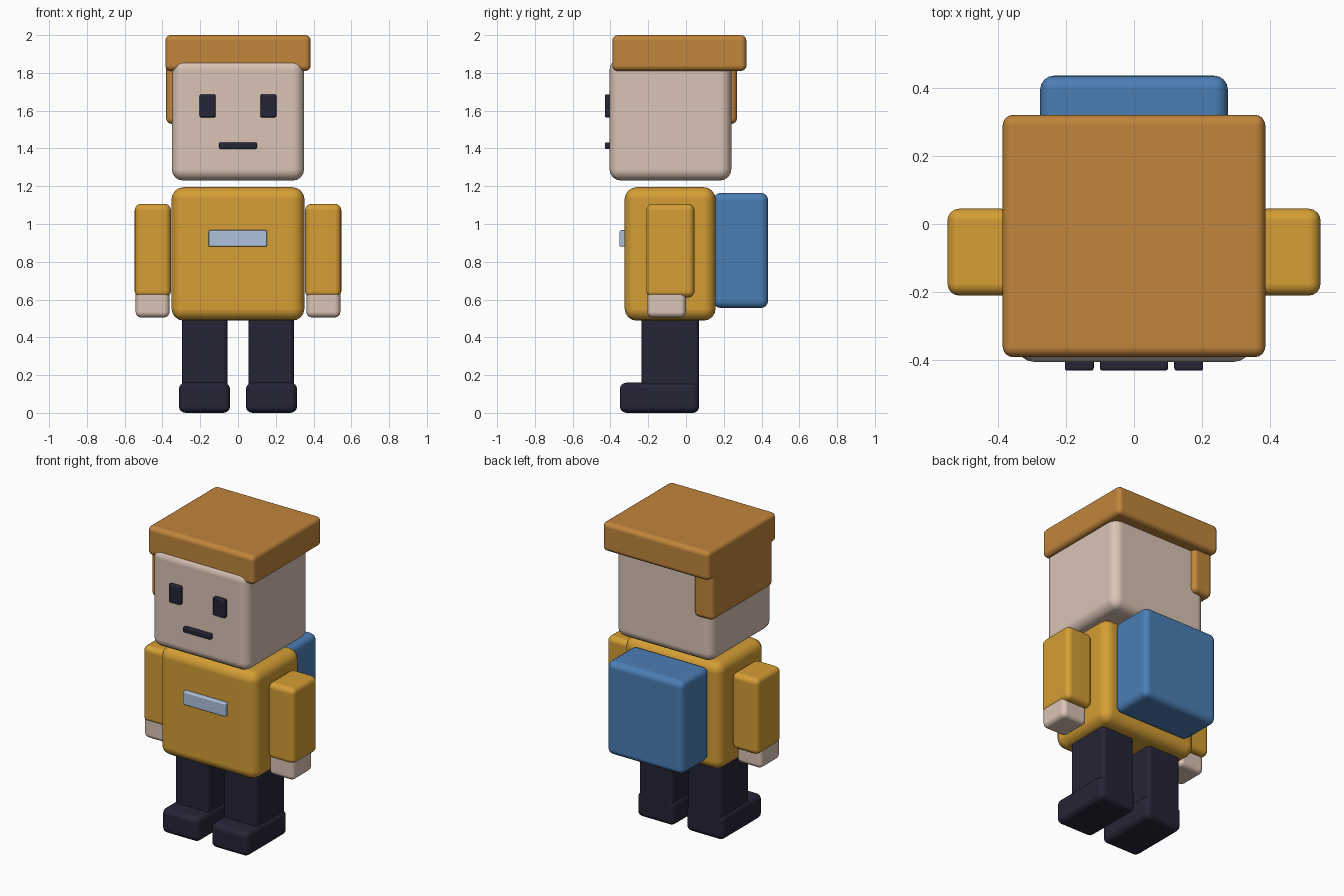
import bpy
from mathutils import Vector

cube = bpy.data.objects.get("Cube")
if cube:
    bpy.data.objects.remove(cube, do_unlink=True)


def material(name, rgb):
    mat = bpy.data.materials.new(name)
    mat.use_nodes = True
    mat.diffuse_color = (*rgb, 1)
    mat.node_tree.nodes["Principled BSDF"].inputs["Base Color"].default_value = (*rgb, 1)
    return mat


skin = material("skin", (0.70, 0.55, 0.46))
shirt = material("mustard_shirt", (0.66, 0.34, 0.035))
hair = material("ginger_hair", (0.53, 0.235, 0.045))
navy = material("dark_navy", (0.018, 0.018, 0.038))
blue = material("pack_blue", (0.07, 0.21, 0.46))
pale = material("badge_blue", (0.42, 0.54, 0.72))


def block(name, mat, x, y, z, bevel):
    """Rounded box spanning the given (low, high) range on each axis."""
    low, high = Vector((x[0], y[0], z[0])), Vector((x[1], y[1], z[1]))
    bpy.ops.mesh.primitive_cube_add(size=1, location=(low + high) / 2)
    obj = bpy.context.object
    obj.name = obj.data.name = name
    obj.scale = high - low
    bpy.ops.object.transform_apply(location=False, rotation=False, scale=True)
    obj.data.materials.append(mat)
    bpy.ops.object.shade_smooth()
    mod = obj.modifiers.new("rounded_edges", "BEVEL")
    mod.width = bevel
    mod.segments = 4
    mod.harden_normals = True
    return obj


def pair(name, mat, x, y, z, bevel):
    """The same block on both sides of the body."""
    block("left_" + name, mat, x, y, z, bevel)
    block("right_" + name, mat, (-x[1], -x[0]), y, z, bevel)


# Head and hair, with a side lock on the right only
block("head", skin, (-0.35, 0.35), (-0.405, 0.24), (1.23, 1.875), 0.06)
block("hair_cap", hair, (-0.385, 0.385), (-0.39, 0.32), (1.81, 2.0), 0.03)
block("hair_side_lock", hair, (-0.38, -0.24), (-0.36, 0.27), (1.53, 1.9), 0.03)

# Face
pair("eye", navy, (0.118, 0.203), (-0.43, -0.395), (1.565, 1.685), 0.008)
block("mouth", navy, (-0.1, 0.1), (-0.43, -0.395), (1.397, 1.432), 0.008)

# Torso, badge and backpack
block("torso", shirt, (-0.352, 0.352), (-0.325, 0.157), (0.488, 1.195), 0.065)
block("badge", pale, (-0.155, 0.153), (-0.352, -0.315), (0.88, 0.967), 0.008)
block("backpack", blue, (-0.275, 0.275), (0.145, 0.435), (0.555, 1.165), 0.04)

# Arms and hands
pair("arm", shirt, (0.355, 0.547), (-0.21, 0.045), (0.61, 1.107), 0.035)
pair("hand", skin, (0.362, 0.542), (-0.205, 0.0), (0.505, 0.65), 0.03)

# Legs and shoes
pair("leg", navy, (0.055, 0.297), (-0.235, 0.07), (0.1, 0.52), 0.025)
pair("shoe", navy, (0.042, 0.313), (-0.35, 0.07), (0.0, 0.16), 0.035)
